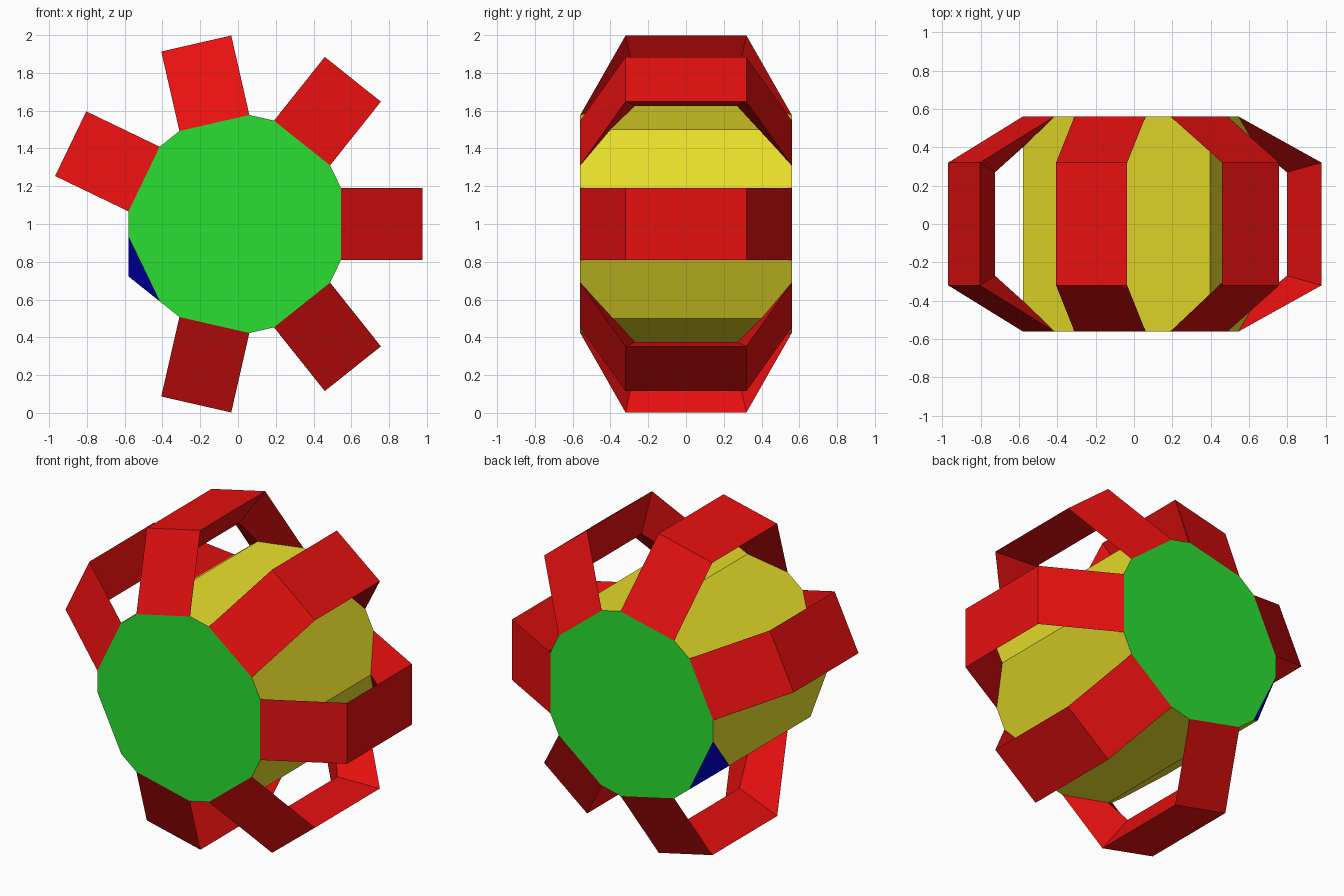
import bpy, bmesh, math
from mathutils import Vector

if "Cube" in bpy.data.objects:
    bpy.data.objects.remove(bpy.data.objects["Cube"])

N = 7                    # corners of the drum
MISSING = 4              # corner without a handle
CX, CZ = -0.003, 1.0     # drum axis
R_CORNER = 0.64          # drum corner radius
W = 0.19                 # half width of a corner cut
R_CUT = R_CORNER - W * math.tan(math.pi / N)
Y_CAP, Y_APEX = 0.56, 0.40


def material(name, rgb):
    m = bpy.data.materials.new(name)
    m.diffuse_color = (*rgb, 1)
    m.use_nodes = True
    m.node_tree.nodes["Principled BSDF"].inputs["Base Color"].default_value = m.diffuse_color
    return m


RED = material("red", (0.8, 0.005, 0.005))
GREEN = material("green", (0.023, 0.74, 0.032))
YELLOW = material("yellow", (0.8, 0.73, 0.023))
BLUE = material("blue", (0.0, 0.0, 0.7))


def place(k, r, t, y):
    """Point at corner k: radius r, sideways t, depth y."""
    a = 2 * math.pi * k / N
    return Vector((CX + r * math.cos(a) - t * math.sin(a), y,
                   CZ + r * math.sin(a) + t * math.cos(a)))


def build(name, faces, mats):
    """faces: list of (points, material index)."""
    bm = bmesh.new()
    for pts, mi in faces:
        bm.faces.new([bm.verts.new(p) for p in pts]).material_index = mi
    bmesh.ops.remove_doubles(bm, verts=bm.verts, dist=0.0005)
    bmesh.ops.recalc_face_normals(bm, faces=bm.faces)
    me = bpy.data.meshes.new(name)
    bm.to_mesh(me)
    bm.free()
    for m in mats:
        me.materials.append(m)
    ob = bpy.data.objects.new(name, me)
    bpy.context.collection.objects.link(ob)
    return ob


# Drum: two caps, seven side panels, corner cuts left open under the handles
drum = []
for s in (-1, 1):
    drum.append(([place(k, R_CUT, t, s * Y_CAP)
                  for k in range(N) for t in (-W, W)], 0))
    drum.append(([place(MISSING, R_CUT, -W, s * Y_CAP),
                  place(MISSING, R_CUT, W, s * Y_CAP),
                  place(MISSING, R_CORNER, 0, s * Y_APEX)], 2))
for k in range(N):
    n = k + 1
    drum.append(([place(k, R_CORNER, 0, -Y_APEX), place(k, R_CUT, W, -Y_CAP),
                  place(n, R_CUT, -W, -Y_CAP), place(n, R_CORNER, 0, -Y_APEX),
                  place(n, R_CORNER, 0, Y_APEX), place(n, R_CUT, -W, Y_CAP),
                  place(k, R_CUT, W, Y_CAP), place(k, R_CORNER, 0, Y_APEX)], 1))
build("drum", drum, [GREEN, YELLOW, BLUE])

# Handles: triangular bars bridging the front and back corner cuts
# section: outer radius, outer depth, ridge radius, ridge depth
half = [(R_CUT, Y_CAP, R_CORNER, Y_APEX), (0.98, 0.32, 0.80, 0.27)]
sections = [(r, -y, q, -z) for r, y, q, z in half] + half[::-1]
for k in range(N):
    if k == MISSING:
        continue
    rings = [[place(k, r, -W, y), place(k, r, W, y), place(k, q, 0, z)]
             for r, y, q, z in sections]
    faces = []
    for a, b in zip(rings, rings[1:]):
        for i in range(3):
            j = (i + 1) % 3
            faces.append(([a[i], a[j], b[j], b[i]], 0))
    handle = build(f"handle_{k}", faces, [RED])
    # open bars: make sure the outer plate faces away from the drum axis
    me = handle.data
    out = place(k, 1, 0, 0) - Vector((CX, 0, CZ))
    far = max(me.polygons, key=lambda p: p.center.dot(out))
    if far.normal.dot(out) < 0:
        me.flip_normals()
